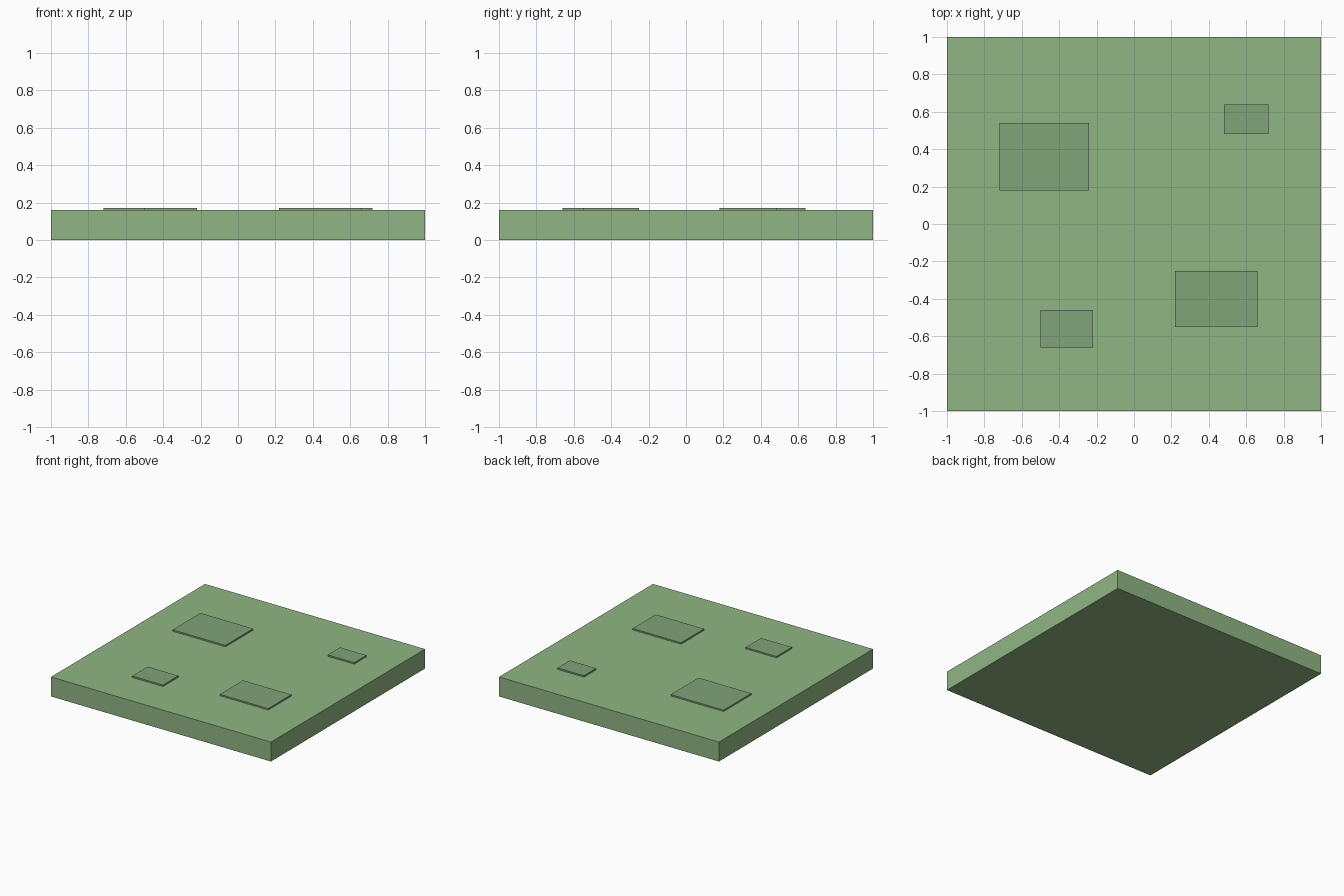
import bpy

if "Cube" in bpy.data.objects:
    bpy.data.objects.remove(bpy.data.objects["Cube"])


def material(name, color):
    mat = bpy.data.materials.new(name)
    mat.diffuse_color = (*color, 1)
    mat.use_nodes = True
    mat.node_tree.nodes["Principled BSDF"].inputs["Base Color"].default_value = mat.diffuse_color
    return mat


def box(name, x, y, z, mat):
    """Box from (min, max) ranges on each axis."""
    bpy.ops.mesh.primitive_cube_add(size=1, location=[sum(r) / 2 for r in (x, y, z)])
    obj = bpy.context.object
    obj.name = name
    obj.scale = [r[1] - r[0] for r in (x, y, z)]
    bpy.ops.object.transform_apply(location=False, rotation=False, scale=True)
    obj.data.materials.append(mat)
    return obj


grass = material("grass", (0.28, 0.47, 0.23))
dark_grass = material("dark_grass", (0.22, 0.37, 0.19))

TOP = 0.16

# Square ground slab
box("ground_slab", (-1, 1), (-1, 1), (0, TOP), grass)

# Thin raised grass patches
patches = [
    ((-0.72, -0.24), (0.18, 0.54)),
    ((0.48, 0.72), (0.48, 0.64)),
    ((0.22, 0.66), (-0.55, -0.25)),
    ((-0.50, -0.22), (-0.66, -0.46)),
]
for i, (x, y) in enumerate(patches, 1):
    box(f"grass_patch_{i}", x, y, (TOP, TOP + 0.012), dark_grass)
